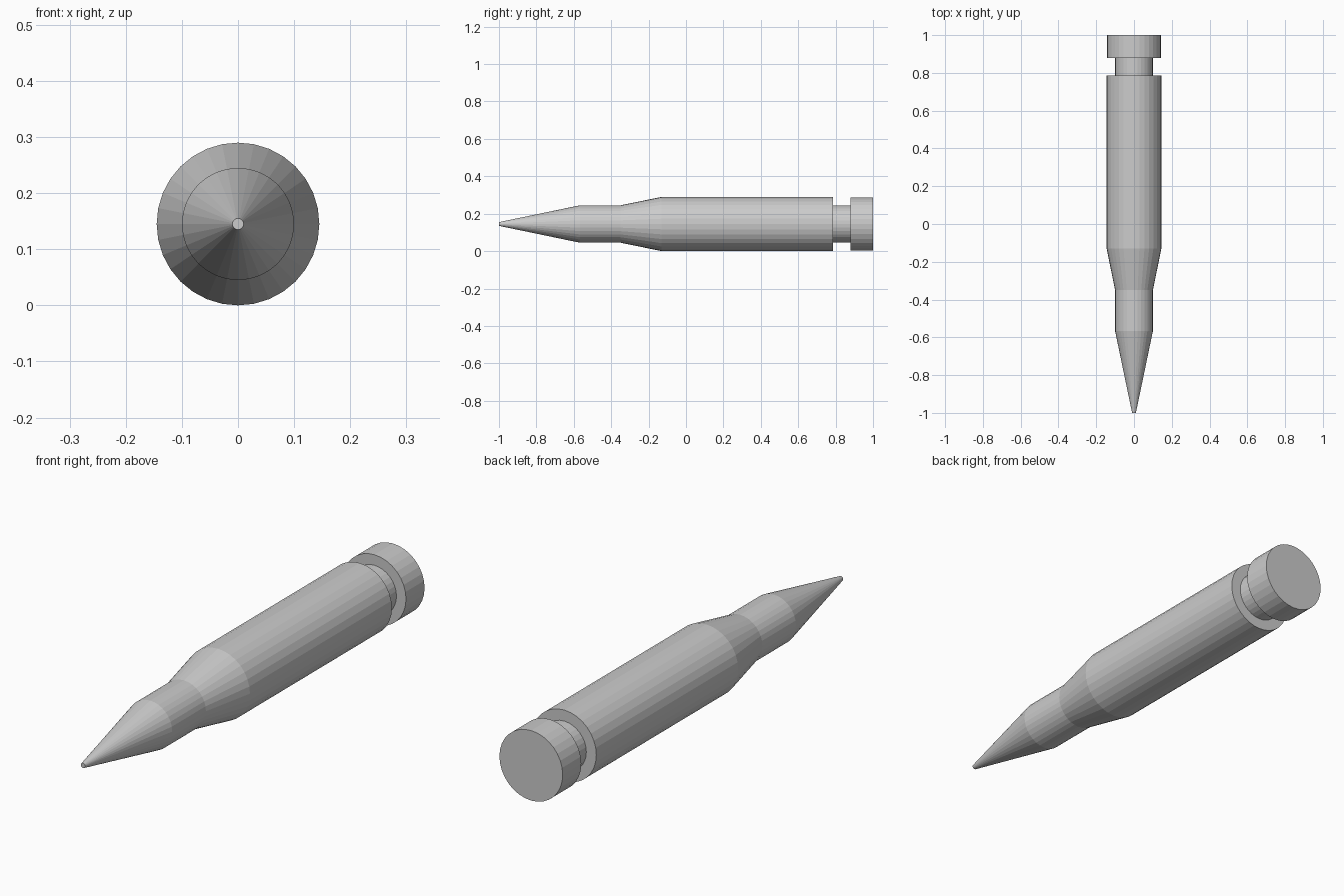
import bpy, bmesh
from math import cos, sin, tau

cube = bpy.data.objects.get("Cube")
if cube:
    bpy.data.objects.remove(cube, do_unlink=True)

SIDES = 32
AXIS_Z = 0.145

metal = bpy.data.materials.new("grey_metal")
metal.use_nodes = True
GREY = (0.6, 0.6, 0.6, 1)
metal.diffuse_color = GREY
metal.node_tree.nodes["Principled BSDF"].inputs["Base Color"].default_value = GREY


def turned(name, profile, cap_front=True, cap_back=True):
    """Revolve (y, radius) points about the long axis, with flat facets."""
    bm = bmesh.new()
    rings = [[bm.verts.new((r * sin(tau * i / SIDES), y, AXIS_Z + r * cos(tau * i / SIDES)))
              for i in range(SIDES)] for y, r in profile]
    for a, b in zip(rings, rings[1:]):
        for i in range(SIDES):
            j = (i + 1) % SIDES
            bm.faces.new((a[i], a[j], b[j], b[i]))
    if cap_front:
        bm.faces.new(rings[0])
    if cap_back:
        bm.faces.new(rings[-1])
    bmesh.ops.recalc_face_normals(bm, faces=bm.faces)
    mesh = bpy.data.meshes.new(name)
    bm.to_mesh(mesh)
    bm.free()
    mesh.materials.append(metal)
    obj = bpy.data.objects.new(name, mesh)
    bpy.context.collection.objects.link(obj)
    return obj


# Pointed tip with a tiny blunt nose
turned("tip", [(-1.0, 0.01), (-0.567, 0.1)], cap_back=False)
# Neck, sloping shoulder and straight body, closed at the groove
turned("case", [(-0.567, 0.1), (-0.35, 0.1), (-0.13, 0.145), (0.786, 0.145)], cap_front=False)
# Narrow groove between body and rim
turned("groove", [(0.786, 0.1), (0.88, 0.1)], cap_front=False, cap_back=False)
# Rim disc at the back
turned("rim", [(0.88, 0.143), (1.0, 0.143)])
